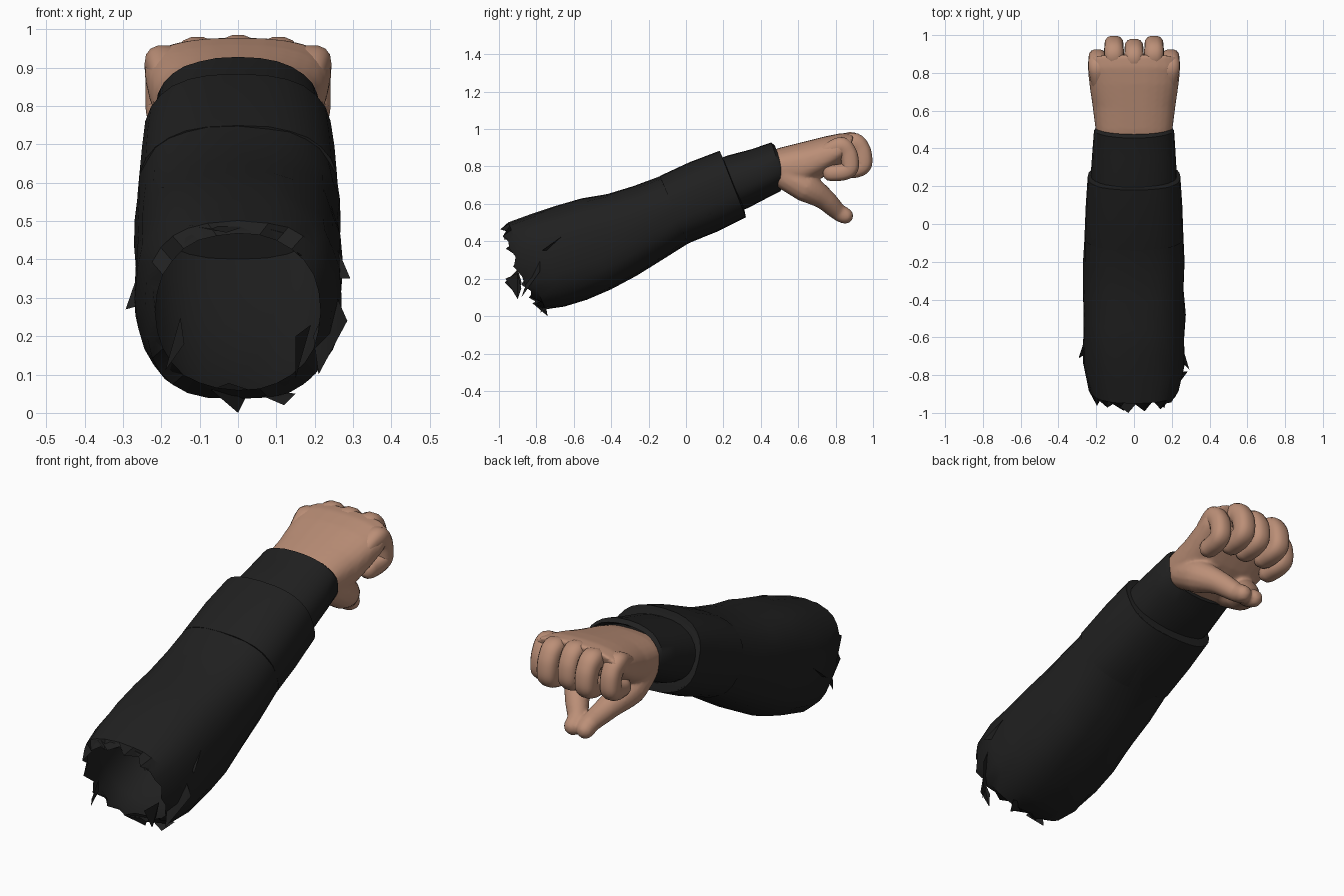
import bpy, math, random
from mathutils import Vector

if "Cube" in bpy.data.objects:
    bpy.data.objects.remove(bpy.data.objects["Cube"])

random.seed(4)


def material(name, rgb):
    m = bpy.data.materials.new(name)
    m.diffuse_color = (*rgb, 1)
    m.use_nodes = True
    m.node_tree.nodes["Principled BSDF"].inputs["Base Color"].default_value = m.diffuse_color
    return m


SKIN = material("skin", (0.50, 0.275, 0.185))
CLOTH = material("black cloth", (0.0145, 0.0145, 0.0145))


def select(*obs):
    bpy.ops.object.select_all(action='DESELECT')
    for o in obs:
        o.select_set(True)
    bpy.context.view_layer.objects.active = obs[0]


def make(name, verts, faces, mat, angle=50):
    me = bpy.data.meshes.new(name)
    me.from_pydata(verts, [], faces)
    me.materials.append(mat)
    ob = bpy.data.objects.new(name, me)
    bpy.context.collection.objects.link(ob)
    select(ob)
    bpy.ops.object.mode_set(mode='EDIT')
    bpy.ops.mesh.select_all(action='SELECT')
    bpy.ops.mesh.normals_make_consistent(inside=False)
    bpy.ops.object.mode_set(mode='OBJECT')
    bpy.ops.object.shade_smooth_by_angle(angle=math.radians(angle))
    return ob


def loft(name, rings, mat, angle=50):
    n = len(rings[0])
    verts = [v for r in rings for v in r]
    faces = [(i * n + j, i * n + (j + 1) % n, (i + 1) * n + (j + 1) % n, (i + 1) * n + j)
             for i in range(len(rings) - 1) for j in range(n)]
    faces += [tuple(range(n)), tuple(range(len(verts) - n, len(verts)))]
    return make(name, verts, faces, mat, angle)


def ring(yt, zt, yb, zb, hw, power=0.8, jitter=0.0, bulge=0.0, n=28):
    """Rounded-box section leaning from a top point to a bottom point."""
    pts = []
    for k in range(n):
        a = 2 * math.pi * k / n
        c, s = math.cos(a), math.sin(a)
        c = math.copysign(abs(c) ** power, c)
        s = math.copysign(abs(s) ** power, s)
        f = 1 + random.uniform(-jitter, jitter)
        pts.append(Vector((hw * c * f, (yt + yb) / 2 + s * (yt - yb) / 2 + bulge * (1 - s * s),
                           (zt + zb) / 2 + s * f * (zt - zb) / 2)))
    return pts


def tube(name, path, radii, mat, n=14, sub=5, flat=1.0):
    """Round-ended limb along a smooth path that lies roughly in the yz plane."""
    p = [Vector(q) for q in path]
    pts, rad = [], []
    for i in range(len(p) - 1):
        a, b, c, d = p[max(i - 1, 0)], p[i], p[i + 1], p[min(i + 2, len(p) - 1)]
        for k in range(sub + (i == len(p) - 2)):
            t = k / sub
            pts.append(0.5 * (2 * b + (c - a) * t + (2 * a - 5 * b + 4 * c - d) * t * t
                              + (3 * b - a - 3 * c + d) * t ** 3))
            rad.append(radii[i] + (radii[i + 1] - radii[i]) * t)
    # hemispherical ends
    for end in (0, -1):
        d = (pts[0] - pts[1] if end == 0 else pts[-1] - pts[-2]).normalized()
        base, r = pts[end].copy(), rad[end]
        for a in (30, 55, 78):
            q, s = base + d * r * math.sin(math.radians(a)), r * math.cos(math.radians(a))
            if end == 0:
                pts.insert(0, q), rad.insert(0, s)
            else:
                pts.append(q), rad.append(s)
    rings = []
    for i, q in enumerate(pts):
        t = (pts[min(i + 1, len(pts) - 1)] - pts[max(i - 1, 0)]).normalized()
        side = (Vector((1, 0, 0)) - t * t.x).normalized()
        up = t.cross(side)
        angles = [2 * math.pi * k / n for k in range(n)]
        rings.append([q + rad[i] * (side * math.copysign(abs(math.cos(a)) ** flat, math.cos(a))
                                    + up * math.copysign(abs(math.sin(a)) ** flat, math.sin(a)))
                      for a in angles])
    return loft(name, rings, mat, 80)


# sleeve: hollow torn end, long creased body, stepped edge near the wrist
body = [(-0.985, 0.468, -0.81, 0.06, 0.215), (-0.95, 0.50, -0.75, 0.035, 0.242),
        (-0.82, 0.545, -0.65, 0.05, 0.268), (-0.70, 0.585, -0.53, 0.09, 0.268),
        (-0.56, 0.625, -0.40, 0.14, 0.270), (-0.42, 0.655, -0.26, 0.215, 0.266),
        (-0.28, 0.695, -0.12, 0.305, 0.266), (-0.14, 0.745, 0.01, 0.39, 0.258),
        (0.02, 0.82, 0.17, 0.455, 0.252), (0.18, 0.88, 0.32, 0.53, 0.242),
        (0.195, 0.85, 0.31, 0.58, 0.215)]
# lining hugs the wall and runs deep inside
rings = [ring(yt, zt - 0.014, yb, zb + 0.014, hw - 0.014, power=0.78)
         for yt, zt, yb, zb, hw in reversed(body[1:8])]
for i, s in enumerate(body):
    rings.append(ring(*s, power=0.9 if i == 0 else 0.74 if i < 5 else 0.8,
                      jitter=0.02 if 1 < i < 9 else 0.008, bulge=-0.02 if i == 0 else 0))
for k, v in enumerate(rings[7]):
    v.y += random.uniform(0.01, 0.05) if k % 2 else random.uniform(-0.01, 0.01)
loft("sleeve", rings, CLOTH, 35)

# thin overlapping cloth layer on the forearm
layer = [(yt, zt + 0.004, yb, zb - 0.002, hw + 0.004) for yt, zt, yb, zb, hw in body[7:10]]
loft("sleeve_layer", [ring(*s, power=0.78, jitter=0.004) for s in layer], CLOTH, 35)

# cuff with an inward rim
cuff = [(0.12, 0.82, 0.24, 0.55, 0.225, 0), (0.22, 0.858, 0.33, 0.578, 0.226, 0.01),
        (0.35, 0.893, 0.43, 0.63, 0.22, 0.01), (0.455, 0.928, 0.505, 0.668, 0.212, 0.015),
        (0.475, 0.912, 0.51, 0.68, 0.204, 0.015), (0.44, 0.89, 0.46, 0.70, 0.185, 0)]
loft("cuff", [ring(*s[:5], power=0.88, jitter=0.008, bulge=s[5]) for s in cuff], CLOTH, 35)

# torn flaps: base centre, tip, base half width
flaps = [((0.25, -0.68, 0.40), (0.293, -0.77, 0.35), (0, 0.05, 0.05)),
         ((-0.255, -0.64, 0.33), (-0.293, -0.71, 0.27), (0, 0.05, 0.05)),
         ((0.23, -0.83, 0.21), (0.285, -0.78, 0.24), (0.02, 0.05, 0.11)),
         ((-0.02, -0.78, 0.06), (0.0, -0.74, 0.0), (0.05, 0.03, 0)),
         ((0.10, -0.74, 0.05), (0.12, -0.78, 0.02), (0.05, 0.02, 0)),
         ((-0.05, -0.93, 0.49), (-0.03, -1.0, 0.47), (0.08, 0.0, 0)),
         ((0.14, -0.91, 0.45), (0.16, -0.975, 0.41), (0.04, 0.0, -0.04)),
         ((-0.17, -0.90, 0.18), (-0.14, -0.97, 0.18), (0.02, 0.0, 0.07)),
         ((0.17, -0.90, 0.16), (0.15, -0.965, 0.20), (0.02, 0.0, 0.07))]
for i, (b, t, w) in enumerate(flaps):
    b, t, w = Vector(b), Vector(t), Vector(w)
    inner = b + (b - t) * 0.3
    inner.x *= 0.92
    make(f"torn_flap_{i}", [b - w, b + w, t, inner],
         [(0, 1, 2), (0, 2, 3), (1, 3, 2), (0, 3, 1)], CLOTH, 20)

# palm, blended with a mirrored pair of thumbs
palm = [(0.38, 0.86, 0.40, 0.70, 0.18), (0.50, 0.900, 0.50, 0.68, 0.204), (0.62, 0.930, 0.62, 0.68, 0.219),
        (0.74, 0.960, 0.73, 0.74, 0.236), (0.83, 0.978, 0.80, 0.79, 0.245), (0.90, 0.978, 0.86, 0.83, 0.232)]
hand = [loft("hand", [ring(*s, power=0.8) for s in palm], SKIN, 80)]
for s in (-1, 1):
    hand.append(tube("thumb", [(s * 0.13, 0.53, 0.75), (s * 0.13, 0.64, 0.69), (s * 0.092, 0.735, 0.63),
                               (s * 0.038, 0.81, 0.56), (s * 0.034, 0.85, 0.537)],
                     [0.075, 0.082, 0.06, 0.047, 0.045], SKIN))
select(*hand)
bpy.ops.object.join()
hand = bpy.context.object
mod = hand.modifiers.new("blend", 'REMESH')
mod.mode, mod.voxel_size, mod.use_smooth_shade = 'VOXEL', 0.01, True
mod = hand.modifiers.new("soften", 'SMOOTH')
mod.iterations, mod.factor = 6, 0.5
for m in list(hand.modifiers):
    bpy.ops.object.modifier_apply(modifier=m.name)
bpy.ops.object.shade_smooth()

# curled fingers: x offset, reach, height shift, thickness
for i, (x, dy, dz, r) in enumerate([(0, -0.012, 0.008, 0.053), (0.106, 0.003, 0.002, 0.054),
                                    (-0.106, 0.003, 0.002, 0.054), (0.194, -0.065, -0.016, 0.05),
                                    (-0.194, -0.065, -0.016, 0.05)]):
    path = [(x * 0.95, 0.80, 0.885), (x, 0.89, 0.925), (x, 0.93, 0.892), (x, 0.943, 0.84),
            (x, 0.938, 0.803), (x * 0.97, 0.90, 0.786), (x * 0.95, 0.84, 0.78)]
    tube(f"finger_{i}", [(a, b + dy, c + dz) for a, b, c in path],
         [r * 0.8, r, r * 0.95, r * 0.95, r * 0.92, r * 0.92, r * 0.86], SKIN, flat=0.8)
